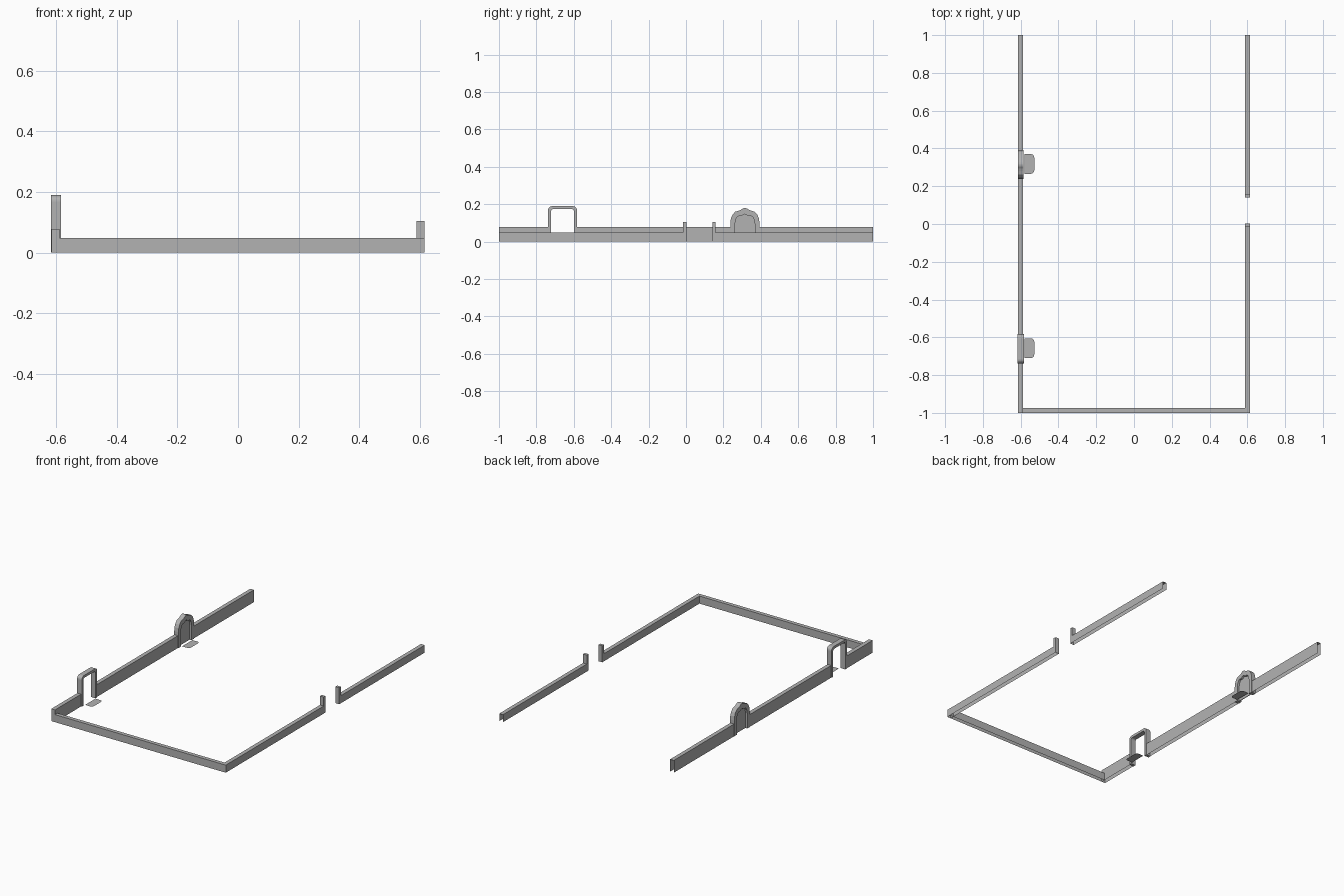
import bpy, bmesh
from math import sin, cos, pi

if "Cube" in bpy.data.objects:
    bpy.data.objects.remove(bpy.data.objects["Cube"])

# Mid-grey shared by every part
GREY = bpy.data.materials.new("stone_grey")
GREY.diffuse_color = (0.45, 0.45, 0.45, 1)
GREY.use_nodes = True
GREY.node_tree.nodes["Principled BSDF"].inputs["Base Color"].default_value = GREY.diffuse_color


def finish(name, bm):
    bmesh.ops.remove_doubles(bm, verts=bm.verts, dist=1e-5)
    bmesh.ops.recalc_face_normals(bm, faces=bm.faces)
    me = bpy.data.meshes.new(name)
    bm.to_mesh(me)
    bm.free()
    me.materials.append(GREY)
    ob = bpy.data.objects.new(name, me)
    bpy.context.collection.objects.link(ob)
    return ob


def shell(name, pts, x0, x1, skip=()):
    """Extrude a (y, z) outline along x; edges whose index is in skip stay open."""
    bm = bmesh.new()
    a = [bm.verts.new((x0, y, z)) for y, z in pts]
    b = [bm.verts.new((x1, y, z)) for y, z in pts]
    n = len(pts)
    bm.faces.new(a)
    bm.faces.new(b[::-1])
    for i in range(n):
        if i not in skip:
            j = (i + 1) % n
            bm.faces.new((a[i], a[j], b[j], b[i]))
    return finish(name, bm)


def box_profile(y0, y1, h):
    # edges: 0 = start end, 1 = top, 2 = far end, 3 = bottom
    return [(y0, 0), (y0, h), (y1, h), (y1, 0)]


def both_sides(half, cy):
    """Half outline (offset, z) from ground to apex, mirrored about y = cy."""
    left = [(cy - d, z) for d, z in half]
    return left + [(cy + d, z) for d, z in half[::-1] if d > 0]


def round_half(w, h, r, n=5):
    arc = [(w - r + r * cos(pi / 2 * i / n), h - r + r * sin(pi / 2 * i / n))
           for i in range(n + 1)]
    return [(w, 0)] + arc


def arch(name, outer, inner, cy, x0, x1):
    return shell(name, both_sides(outer, cy) + both_sides(inner, cy)[::-1], x0, x1)


XO, XI = 0.614, 0.588

# Left wall in three hollow pieces, open below
for name, y0, y1, skip in (("left_wall_front", -1, -0.736, (3,)),
                           ("left_wall_middle", -0.585, 0.242, (3,)),
                           ("left_wall_back", 0.388, 1, (2, 3))):
    shell(name, box_profile(y0, y1, 0.078), -XO, -XI, skip)

# Front wall
shell("front_wall", box_profile(-1, -0.975, 0.048), -XI, XO, (3,))

# Right wall in two pieces with upright gate posts at the gap
shell("right_wall_front", [(-1, 0), (-1, 0.048), (-0.015, 0.048), (-0.015, 0.105),
                           (0.003, 0.105), (0.003, 0)], XI, XO, (5,))
shell("right_wall_back", [(0.141, 0), (0.141, 0.105), (0.158, 0.105), (0.158, 0.048),
                          (1, 0.048), (1, 0)], XI, XO, (4, 5))

# Rounded square doorway
arch("square_doorway", round_half(0.0775, 0.19, 0.022), round_half(0.061, 0.174, 0.012),
     -0.6605, -0.616, -0.583)

# Pointed doorway with a lobed opening and a thin door
CY = 0.315
outer = [(0.078, 0), (0.078, 0.1), (0.075, 0.124), (0.066, 0.145), (0.052, 0.16),
         (0.035, 0.165), (0.022, 0.17), (0.01, 0.178), (0, 0.18)]
inner = [(0.053, 0), (0.053, 0.095), (0.05, 0.115), (0.043, 0.13), (0.033, 0.138),
         (0.022, 0.136), (0.015, 0.138), (0.008, 0.145), (0, 0.147)]
arch("pointed_doorway", outer, inner, CY, -0.615, -0.585)
shell("pointed_door", both_sides(inner, CY), -0.602, -0.598)

# Thin doormats with rounded inner corners
for name, cy in (("mat_back", 0.318), ("mat_front", -0.657)):
    bm = bmesh.new()
    half = round_half(0.052, 0.052, 0.018)
    bm.faces.new([bm.verts.new((-0.58 + x, y, 0.001)) for y, x in both_sides(half, cy)])
    mat = finish(name, bm)
    if mat.data.polygons[0].normal.z < 0:
        mat.data.flip_normals()
